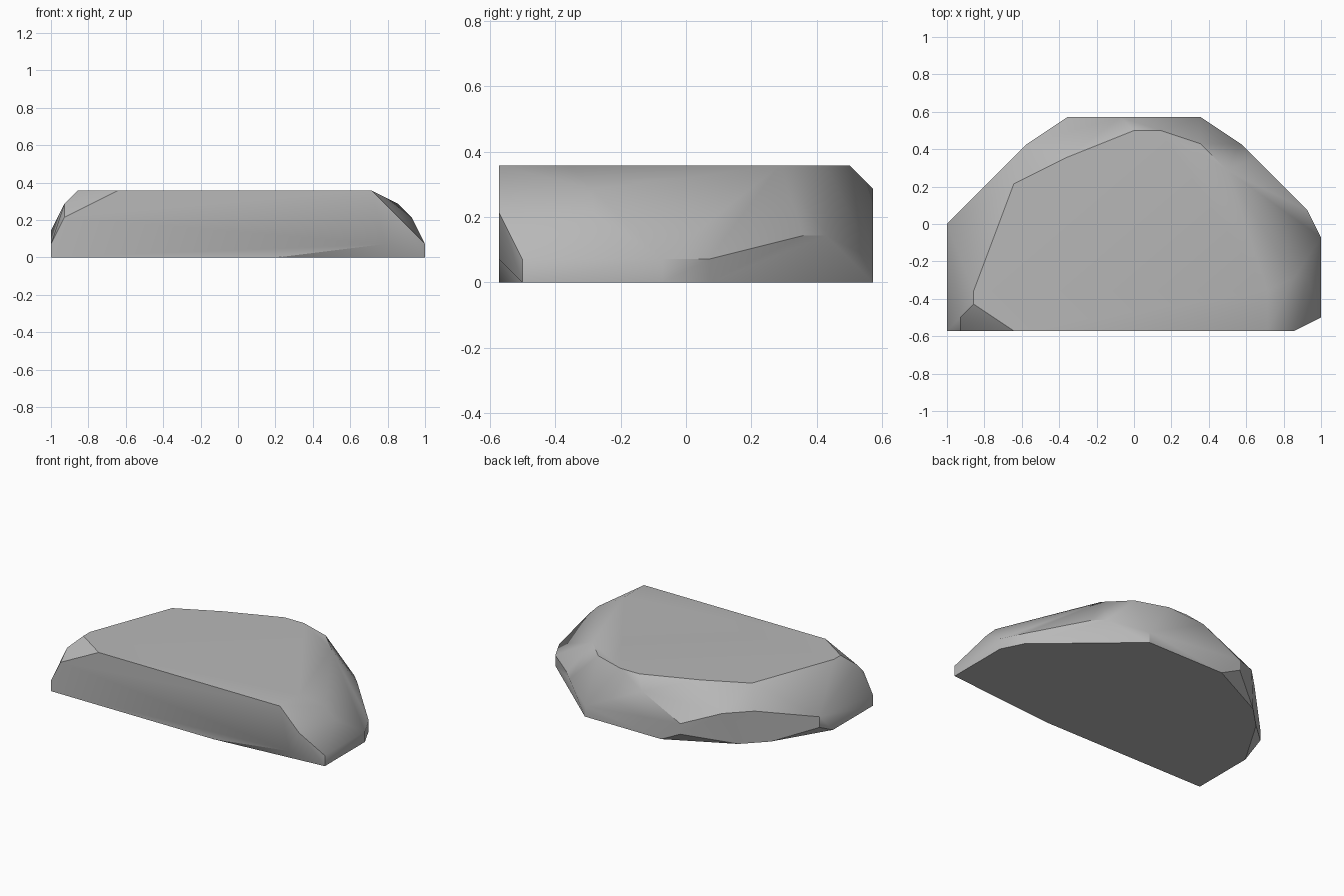
import bpy
import bmesh
import math

default_cube = bpy.data.objects.get("Cube")
if default_cube:
    bpy.data.objects.remove(default_cube, do_unlink=True)

UNIT = 1 / 14  # the stone's corners sit on a coarse lattice of this pitch


def make_material(name, color):
    material = bpy.data.materials.new(name)
    material.use_nodes = True
    material.diffuse_color = color
    shader = next(n for n in material.node_tree.nodes if n.type == "BSDF_PRINCIPLED")
    shader.inputs["Base Color"].default_value = color
    shader.inputs["Roughness"].default_value = 0.9
    return material


# Horizontal profiles of the stone, from the footprint up to the flat top
footprint = [(-14, -8), (3, -8), (14, -7), (14, -1), (13, 1),
             (5, 8), (-3, 8), (-9, 5), (-11, 3), (-14, -2)]
lower_rim = [(-14, -8), (11, -8), (14, -7), (14, -1), (13, 1),
             (5, 8), (-5, 8), (-14, 0)]
waist = [(9, 5), (8, 6), (-5, 8), (-14, 0)]
shoulder = [(-13, -8), (12, -8), (13, -4), (-8, 6), (-10, 4)]
upper_rim = [(-13, -7), (12, -4), (-1, 8)]
flat_top = [(-9, -8), (10, -8), (10, -5), (7, 4), (5, 6), (2, 7),
            (0, 7), (-5, 5), (-9, 3), (-12, -5), (-12, -6)]
profiles = [footprint, lower_rim, waist, shoulder, upper_rim, flat_top]


def build_stone(name, levels, material):
    """Wrap a convex faceted skin around the stacked profiles."""
    bm = bmesh.new()
    for height, outline in enumerate(levels):
        for x, y in outline:
            bm.verts.new((x * UNIT, y * UNIT, height * UNIT))
    hull = bmesh.ops.convex_hull(bm, input=bm.verts[:], use_existing_faces=False)
    # Drop any profile corner the skin does not use
    unused = {v for v in hull["geom_interior"] + hull["geom_unused"]
              if isinstance(v, bmesh.types.BMVert)}
    bmesh.ops.delete(bm, geom=list(unused), context="VERTS")
    # Merge coplanar triangles into clean facets
    bmesh.ops.dissolve_limit(bm, angle_limit=math.radians(1),
                             verts=bm.verts[:], edges=bm.edges[:])
    bmesh.ops.recalc_face_normals(bm, faces=bm.faces[:])

    mesh = bpy.data.meshes.new(name)
    bm.to_mesh(mesh)
    bm.free()
    mesh.materials.append(material)
    stone = bpy.data.objects.new(name, mesh)
    bpy.context.collection.objects.link(stone)
    return stone


stone_grey = make_material("stone grey", (0.48, 0.48, 0.48, 1))
rock = build_stone("flat_rock", profiles, stone_grey)

# Soft shading over shallow facets, crisp edges on the steep ones
bpy.ops.object.select_all(action="DESELECT")
rock.select_set(True)
bpy.context.view_layer.objects.active = rock
bpy.ops.object.shade_smooth_by_angle(angle=math.radians(30))
